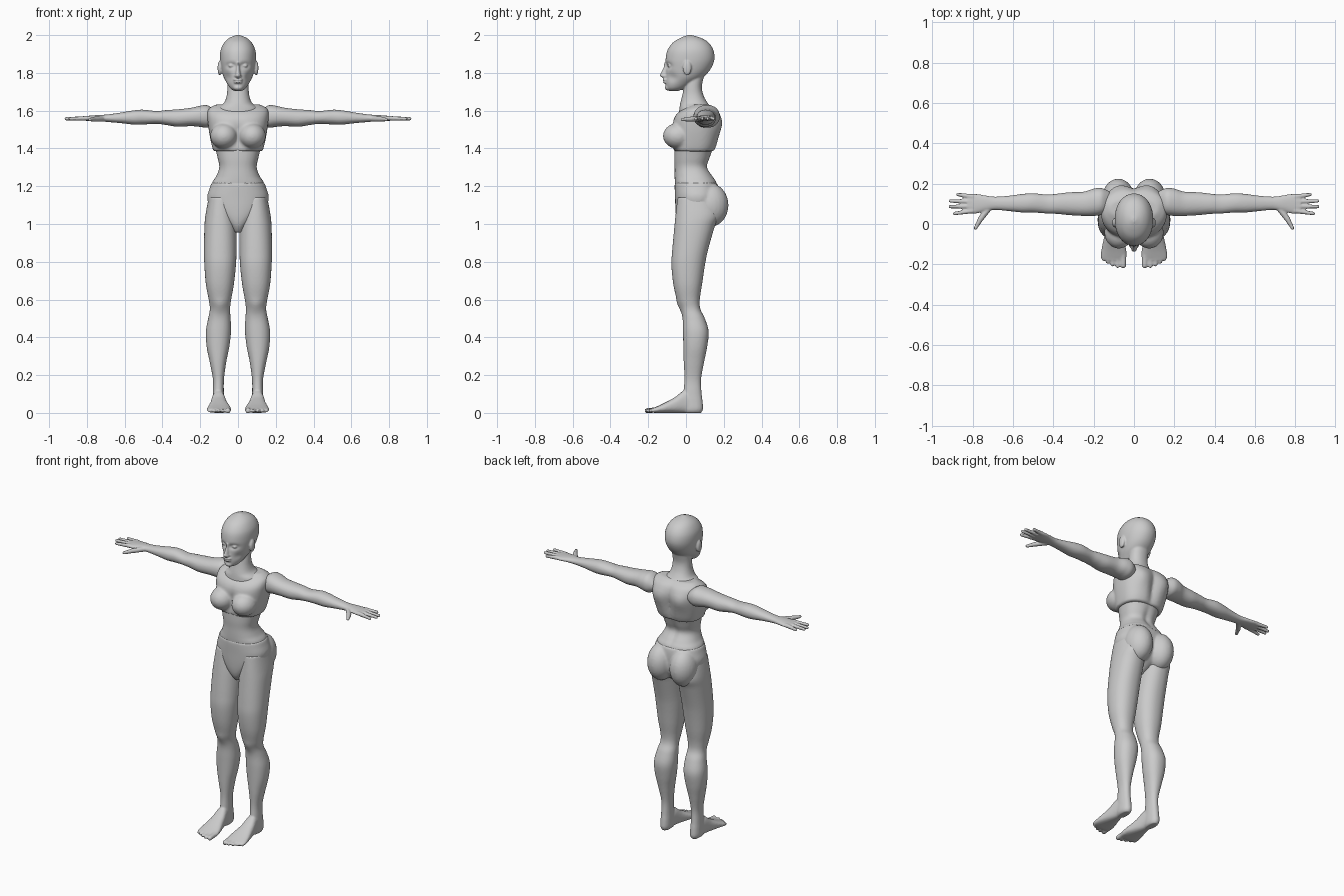
import bpy, bmesh, math
from mathutils import Vector

# ---------- helpers ----------
def new_object(name, bm):
    bmesh.ops.recalc_face_normals(bm, faces=bm.faces)
    me = bpy.data.meshes.new(name)
    bm.to_mesh(me)
    bm.free()
    ob = bpy.data.objects.new(name, me)
    bpy.context.collection.objects.link(ob)
    return ob

def catmull(rows, steps):
    out = []
    for i in range(len(rows) - 1):
        a, b = rows[max(i - 1, 0)], rows[i]
        c, d = rows[i + 1], rows[min(i + 2, len(rows) - 1)]
        for s in range(steps):
            t = s / steps
            out.append([0.5 * (2 * q + (r - p) * t + (2 * p - 5 * q + 4 * r - u) * t * t
                               + (3 * q - p - 3 * r + u) * t ** 3) for p, q, r, u in zip(a, b, c, d)])
    return out + [list(rows[-1])]

def loft(name, axis, rows, power=2.2, seg=40, steps=5):
    """Smooth skin through rows (level, a0, a1, b0, b1) along an axis."""
    bm = bmesh.new()
    rings = []
    for t, a0, a1, b0, b1 in catmull(rows, steps):
        ring = []
        for k in range(seg):
            w = 2 * math.pi * k / seg
            c, s = math.cos(w), math.sin(w)
            a = (a0 + a1) / 2 + (a1 - a0) / 2 * math.copysign(abs(c) ** (2 / power), c)
            b = (b0 + b1) / 2 + (b1 - b0) / 2 * math.copysign(abs(s) ** (2 / power), s)
            ring.append(bm.verts.new({'x': (t, a, b), 'y': (a, t, b), 'z': (a, b, t)}[axis]))
        rings.append(ring)
    for r, q in zip(rings, rings[1:]):
        for k in range(seg):
            bm.faces.new((r[k], r[(k + 1) % seg], q[(k + 1) % seg], q[k]))
    bm.faces.new(rings[0])
    bm.faces.new(rings[-1])
    return new_object(name, bm)

def sym(rows):
    """Rows (z, half width, front, back) to full loft rows."""
    return [(z, -w, w, f, b) for z, w, f, b in rows]

def ball(name, centre, radii):
    bm = bmesh.new()
    bmesh.ops.create_uvsphere(bm, u_segments=24, v_segments=16, radius=1)
    for v in bm.verts:
        v.co = Vector([c + q * r for c, q, r in zip(centre, v.co, radii)])
    return new_object(name, bm)

def pair(name, centre, radii):
    return [ball(name, (s * centre[0], centre[1], centre[2]), radii) for s in (-1, 1)]

def capsule(name, p0, p1, r0, r1):
    bm = bmesh.new()
    bmesh.ops.create_uvsphere(bm, u_segments=12, v_segments=8, radius=1)
    p0, p1 = Vector(p0), Vector(p1)
    q = (p1 - p0).to_track_quat('Z', 'Y')
    for v in bm.verts:
        v.co = p1 + q @ (v.co * r1) if v.co.z > 0.01 else p0 + q @ (v.co * r0)
    return new_object(name, bm)

def push(ob, centre, radii, vec):
    """Soft sculpt stroke, applied on both sides of the body."""
    for s in ((-1, 1) if centre[0] else (1,)):
        c = (centre[0] * s, centre[1], centre[2])
        for v in ob.data.vertices:
            d = sum(((a - b) / r) ** 2 for a, b, r in zip(v.co, c, radii))
            v.co += Vector((vec[0] * s, vec[1], vec[2])) * math.exp(-d)

def fuse(name, parts, voxel, smooth=3, mirror=False):
    bpy.ops.object.select_all(action='DESELECT')
    for p in parts:
        p.select_set(True)
    bpy.context.view_layer.objects.active = parts[0]
    if len(parts) > 1:
        bpy.ops.object.join()
    ob = parts[0]
    ob.name = name
    m = ob.modifiers.new('Blend', 'REMESH')
    m.mode, m.voxel_size, m.use_smooth_shade = 'VOXEL', voxel, True
    m = ob.modifiers.new('Soften', 'SMOOTH')
    m.factor, m.iterations = 0.5, smooth
    if mirror:
        ob.modifiers.new('Mirror', 'MIRROR').use_mirror_merge = False
    return ob

# ---------- head and neck ----------
skull = loft('skull', 'z', sym([
    (1.705, .022, -.09, -.04), (1.72, .042, -.104, 0), (1.75, .062, -.108, .05),
    (1.78, .077, -.107, .095), (1.82, .088, -.106, .13), (1.87, .095, -.108, .15),
    (1.92, .092, -.098, .145), (1.96, .073, -.07, .12), (1.985, .046, -.03, .08),
    (2.0, .01, .01, .03)]), 2.1, 64, 7)
push(skull, (.036, -.1, 1.838), (.024, .05, .014), (0, .016, 0))      # eye sockets
push(skull, (.06, -.08, 1.775), (.025, .04, .025), (-.006, .006, 0))  # cheek hollows
neck = loft('neck', 'z', sym([
    (1.80, .055, .0, .10), (1.73, .056, -.01, .084), (1.68, .06, -.02, .093),
    (1.64, .075, -.03, .115), (1.61, .11, -.035, .14), (1.56, .12, -.04, .16)]))
nose = loft('nose', 'z', sym([
    (1.855, .008, -.115, -.08), (1.83, .009, -.119, -.08), (1.795, .014, -.136, -.08),
    (1.782, .019, -.138, -.08), (1.774, .012, -.122, -.08)]), 2, 16, 3)
face = [ball('upper_lip', (0, -.108, 1.764), (.027, .016, .006)),
        ball('lower_lip', (0, -.107, 1.75), (.023, .015, .006)),
        ball('chin', (0, -.092, 1.722), (.026, .02, .016))]
eyes = pair('eye', (.036, -.086, 1.838), (.016, .013, .008))
ears = pair('ear', (.097, .006, 1.825), (.011, .023, .038))
fuse('head', [skull, neck, nose] + face + eyes + ears, .005, 2)

# ---------- torso ----------
chest = loft('chest', 'z', sym([
    (1.385, .13, -.066, .15), (1.42, .14, -.07, .165), (1.48, .152, -.072, .178),
    (1.54, .16, -.07, .186), (1.58, .163, -.052, .178), (1.61, .155, -.015, .16),
    (1.632, .12, .03, .125)]), 2.5, 56)
push(chest, (.085, .17, 1.53), (.05, .06, .06), (0, .014, 0))    # shoulder blades
push(chest, (0, .18, 1.48), (.025, .06, .12), (0, -.018, 0))     # spine groove
push(chest, (0, -.07, 1.47), (.025, .05, .07), (0, .012, 0))     # cleavage
fuse('chest', [chest] + pair('breast', (.075, -.042, 1.466), (.072, .08, .068)), .008)

belly = loft('abdomen', 'z', sym([
    (1.12, .14, -.048, .16), (1.21, .14, -.058, .165), (1.25, .117, -.06, .145),
    (1.30, .099, -.06, .115), (1.35, .108, -.062, .128), (1.42, .125, -.06, .15)]), 2.3, 48)
push(belly, (0, .13, 1.29), (.02, .05, .08), (0, -.012, 0))
fuse('abdomen', [belly], .008, 2)

briefs = loft('briefs', 'z', sym([
    (.955, .022, -.02, .06), (.99, .05, -.042, .11), (1.03, .095, -.052, .15),
    (1.08, .145, -.056, .17), (1.14, .163, -.058, .175), (1.19, .15, -.06, .172),
    (1.218, .141, -.06, .165)]), 2.3, 48)
fuse('briefs', [briefs] + pair('buttock', (.078, .128, 1.10), (.08, .097, .115)), .008)

# ---------- leg with foot ----------
leg = loft('leg_skin', 'z', [
    (1.14, .03, .155, -.045, .15), (1.05, .015, .172, -.055, .175), (.98, .008, .178, -.062, .15),
    (.86, .008, .18, -.073, .116), (.78, .011, .178, -.077, .1), (.68, .022, .17, -.067, .085),
    (.60, .036, .155, -.048, .073), (.55, .042, .149, -.028, .076), (.50, .039, .158, -.018, .1),
    (.43, .037, .17, -.016, .12), (.35, .046, .166, -.014, .112), (.27, .062, .15, -.012, .096),
    (.18, .074, .133, -.008, .08), (.11, .075, .133, -.014, .082), (.06, .073, .135, -.02, .088),
    (.02, .073, .135, -.02, .09), (.0, .08, .126, -.01, .08)])
push(leg, (.095, -.04, .565), (.03, .04, .035), (0, -.008, 0))   # kneecap
foot = loft('foot', 'y', [
    (.07, .078, .13, 0, .06), (.0, .071, .136, 0, .118), (-.06, .057, .147, 0, .082),
    (-.12, .04, .16, 0, .05), (-.16, .036, .165, 0, .032), (-.18, .045, .158, .002, .024)], 2.5)
toes = []
for x, tip, r in ((.053, -.205, .015), (.081, -.208, .011), (.106, -.2, .011),
                  (.129, -.188, .0105), (.151, -.174, .0105)):
    toes.append(capsule('toe', (x, -.14, .018), (x, tip, .0115), r, r))
fuse('leg', [leg, foot] + toes, .006, 2, True)

# ---------- arm with hand ----------
arm = loft('arm_skin', 'x', [
    (.12, .06, .16, 1.53, 1.60), (.16, .045, .178, 1.51, 1.628), (.20, .04, .175, 1.514, 1.626),
    (.25, .04, .16, 1.518, 1.615), (.32, .044, .157, 1.515, 1.607), (.38, .05, .15, 1.524, 1.603),
    (.43, .052, .146, 1.53, 1.598), (.50, .057, .152, 1.527, 1.605), (.55, .057, .149, 1.526, 1.602),
    (.62, .064, .14, 1.534, 1.59), (.69, .07, .135, 1.54, 1.58), (.74, .062, .142, 1.544, 1.577),
    (.79, .05, .15, 1.545, 1.573), (.825, .053, .147, 1.549, 1.57)], 2.2, 32)
digits = []
for y0, x1, y1 in ((.135, .872, .146), (.111, .908, .114), (.088, .91, .086), (.065, .888, .052)):
    digits.append(capsule('finger', (.8, y0, 1.56), (x1, y1, 1.557), .0125, .0095))
digits += [capsule('thumb_base', (.71, .09, 1.557), (.76, .025, 1.555), .016, .015),
           capsule('thumb', (.76, .025, 1.555), (.785, -.02, 1.553), .0135, .0095)]
fuse('arm', [arm] + digits, .005, 2, True)
